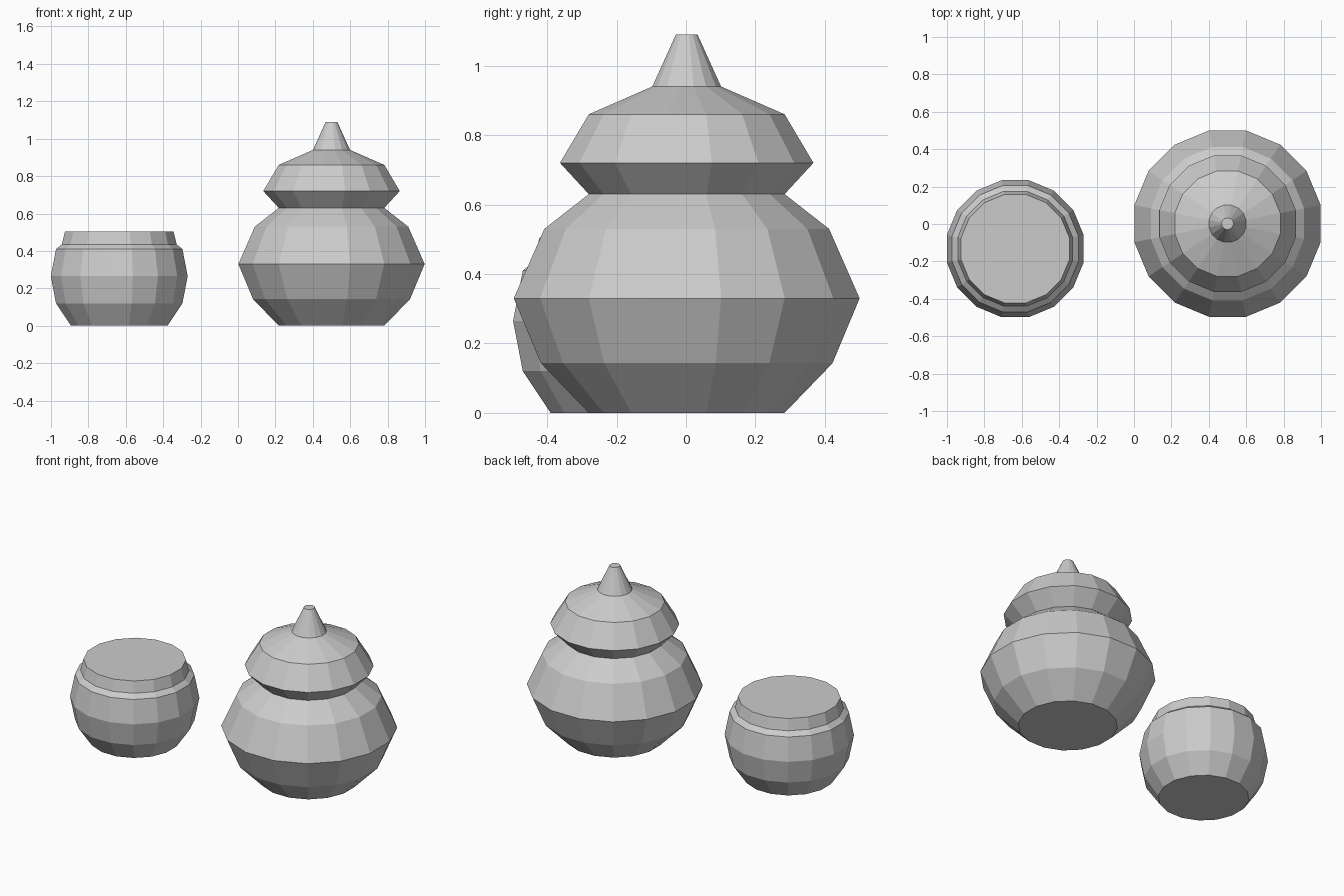
import bpy, bmesh, math

if "Cube" in bpy.data.objects:
    bpy.data.objects.remove(bpy.data.objects["Cube"])

SIDES = 16


def lathe(name, centre, profile):
    """Closed faceted turning; profile is (half width across flats, height)."""
    bm = bmesh.new()
    rings = []
    for half, z in profile:
        r = half / math.cos(math.pi / SIDES)
        angles = [2 * math.pi * (i + 0.5) / SIDES for i in range(SIDES)]
        rings.append([bm.verts.new((r * math.cos(a), r * math.sin(a), z)) for a in angles])
    for low, high in zip(rings, rings[1:]):
        for i in range(SIDES):
            j = (i + 1) % SIDES
            bm.faces.new((low[i], low[j], high[j], high[i]))
    bm.faces.new(rings[0][::-1])
    bm.faces.new(rings[-1])
    mesh = bpy.data.meshes.new(name)
    bm.to_mesh(mesh)
    bm.free()
    obj = bpy.data.objects.new(name, mesh)
    obj.location = (*centre, 0)
    bpy.context.collection.objects.link(obj)
    return obj


# Tall jar: bulging body, flared lid and pointed knob in one turning
lathe("lidded_jar", (0.5, 0.002), [
    (0.282, 0), (0.42, 0.143), (0.498, 0.33), (0.41, 0.53), (0.282, 0.63),
    (0.365, 0.72), (0.282, 0.86), (0.099, 0.94), (0.031, 1.09)])

# Low pot: rounded body with a stepped, tapering rim
lathe("low_pot", (-0.635, -0.132), [
    (0.258, 0), (0.338, 0.12), (0.366, 0.265), (0.338, 0.41),
    (0.307, 0.435), (0.29, 0.505)])
